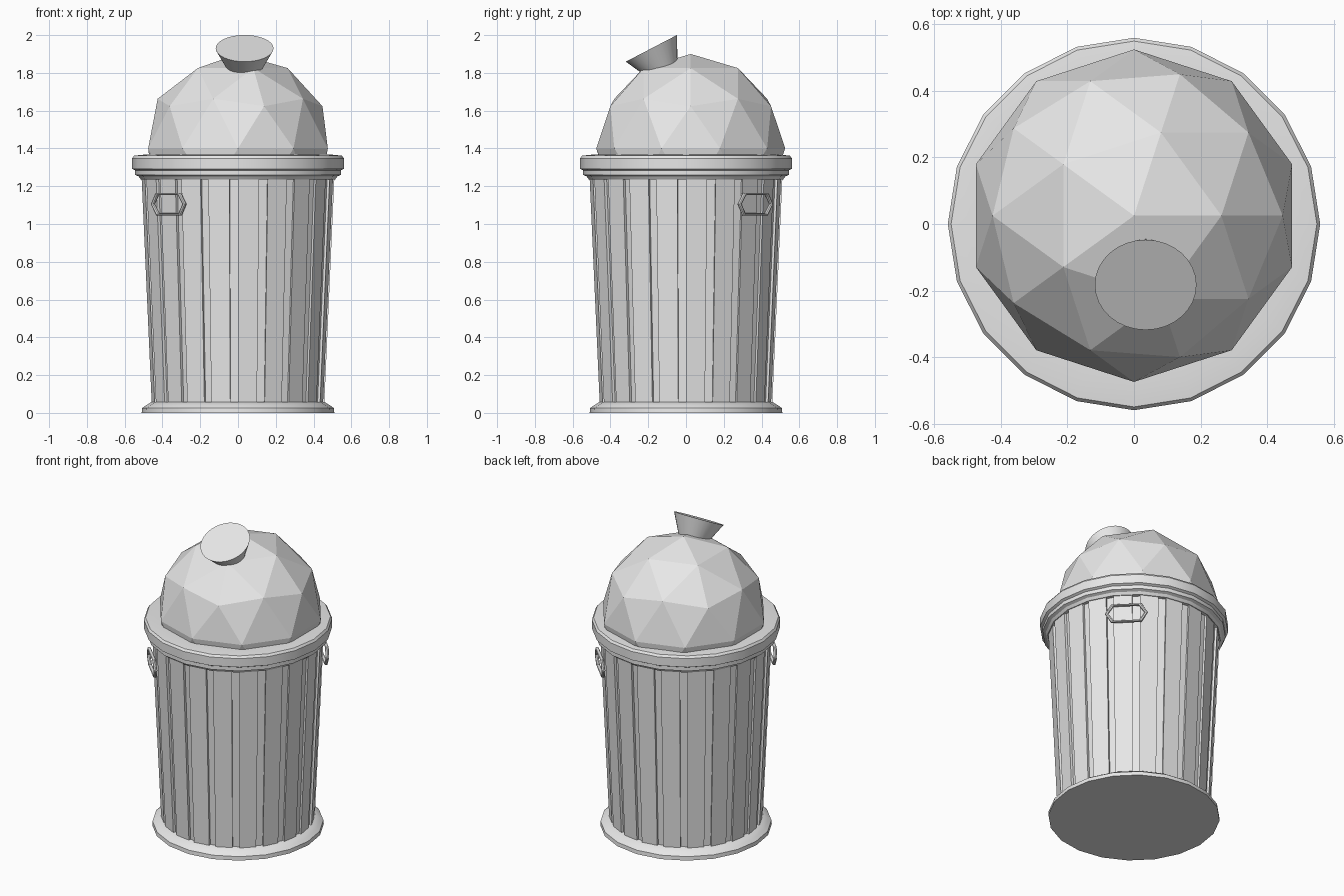
import bpy
import bmesh
import math
from mathutils import Matrix, Vector

SIDES = 20

cube = bpy.data.objects.get("Cube")
if cube:
    bpy.data.objects.remove(cube, do_unlink=True)

grey = bpy.data.materials.new("light_grey_metal")
grey.use_nodes = True
colour = (0.8, 0.8, 0.8, 1)
grey.diffuse_color = colour
grey.node_tree.nodes["Principled BSDF"].inputs["Base Color"].default_value = colour


def finish(name, bm, smooth=False):
    """Turn a bmesh into a named object with the shared material."""
    bmesh.ops.recalc_face_normals(bm, faces=bm.faces)
    mesh = bpy.data.meshes.new(name)
    bm.to_mesh(mesh)
    bm.free()
    mesh.materials.append(grey)
    obj = bpy.data.objects.new(name, mesh)
    bpy.context.collection.objects.link(obj)
    if smooth:
        bpy.ops.object.select_all(action="DESELECT")
        obj.select_set(True)
        bpy.context.view_layer.objects.active = obj
        bpy.ops.object.shade_smooth_by_angle(angle=math.radians(30))
    return obj


def bridge(bm, low, high):
    n = len(low)
    for i in range(n):
        j = (i + 1) % n
        bm.faces.new((low[i], low[j], high[j], high[i]))


def on_circle(radius, i, z):
    a = math.tau * i / SIDES
    return Vector((radius * math.cos(a), radius * math.sin(a), z))


def lathe(name, profile):
    """Revolve (radius, z) points and cap both ends."""
    bm = bmesh.new()
    rings = [[bm.verts.new(on_circle(r, i, z)) for i in range(SIDES)]
             for r, z in profile]
    for low, high in zip(rings, rings[1:]):
        bridge(bm, low, high)
    bm.faces.new(rings[0])
    bm.faces.new(rings[-1])
    return finish(name, bm, smooth=True)


# Flared foot and rolled rim
lathe("base_ring", [(0.51, 0), (0.508, 0.025), (0.49, 0.038),
                    (0.458, 0.058), (0.42, 0.06)])
lathe("top_rim", [(0.47, 1.235), (0.515, 1.236), (0.526, 1.252), (0.545, 1.26),
                  (0.545, 1.284), (0.56, 1.292), (0.56, 1.348),
                  (0.55, 1.362), (0.5, 1.367), (0.42, 1.367)])


# Tapered body with one recessed slot beside each corner
def body_ring(bm, radius, z, depth=0.015, slot=0.29):
    ring = []
    for i in range(SIDES):
        start, end = on_circle(radius, i, z), on_circle(radius, i + 1, z)
        edge = start.lerp(end, 1 - slot)
        inward = -on_circle(depth, i + 0.5, 0)
        ring += [bm.verts.new(p) for p in (start, edge, edge + inward, end + inward)]
    return ring


bm = bmesh.new()
bridge(bm, body_ring(bm, 0.457, 0.055), body_ring(bm, 0.51, 1.24))
finish("slatted_body", bm)

# Faceted dome lid, trimmed just inside the rim
bm = bmesh.new()
bmesh.ops.create_icosphere(bm, subdivisions=2, radius=0.5,
                           matrix=Matrix.Translation((0, 0.025, 1.4)))
bmesh.ops.bisect_plane(bm, geom=bm.verts[:] + bm.edges[:] + bm.faces[:],
                       plane_co=(0, 0, 1.34), plane_no=(0, 0, 1), clear_inner=True)
finish("dome_lid", bm)

# Tilted knob, widening towards its flat top
bm = bmesh.new()
depth = 0.125
place = (Matrix.Translation((0.035, -0.183, 1.93))
         @ Matrix.Rotation(math.radians(27.5), 4, "X")
         @ Matrix.Translation((0, 0, -depth / 2)))
bmesh.ops.create_cone(bm, cap_ends=True, segments=32, radius1=0.09,
                      radius2=0.153, depth=depth, matrix=place)
finish("lid_knob", bm, smooth=True)

# Two opposite six-sided loop handles
outline = [(0.118, 0), (0.083, 0.054), (-0.083, 0.054),
           (-0.118, 0), (-0.083, -0.054), (0.083, -0.054)]
for name, angle in (("back_left_handle", 45), ("front_right_handle", 225)):
    bm = bmesh.new()
    turn = Matrix.Rotation(math.radians(angle), 4, "Z")
    loops = []
    for side, up in outline:
        out = Vector((0, side, up)).normalized()
        loop = []
        for k in range(8):
            a = math.tau * k / 8
            p = Vector((0.519 + 0.05 * up, side, 1.105 + up))
            p += 0.011 * (math.cos(a) * out + math.sin(a) * Vector((1, 0, 0)))
            loop.append(bm.verts.new(turn @ p))
        loops.append(loop)
    for i, loop in enumerate(loops):
        bridge(bm, loop, loops[(i + 1) % len(loops)])
    finish(name, bm, smooth=True)
